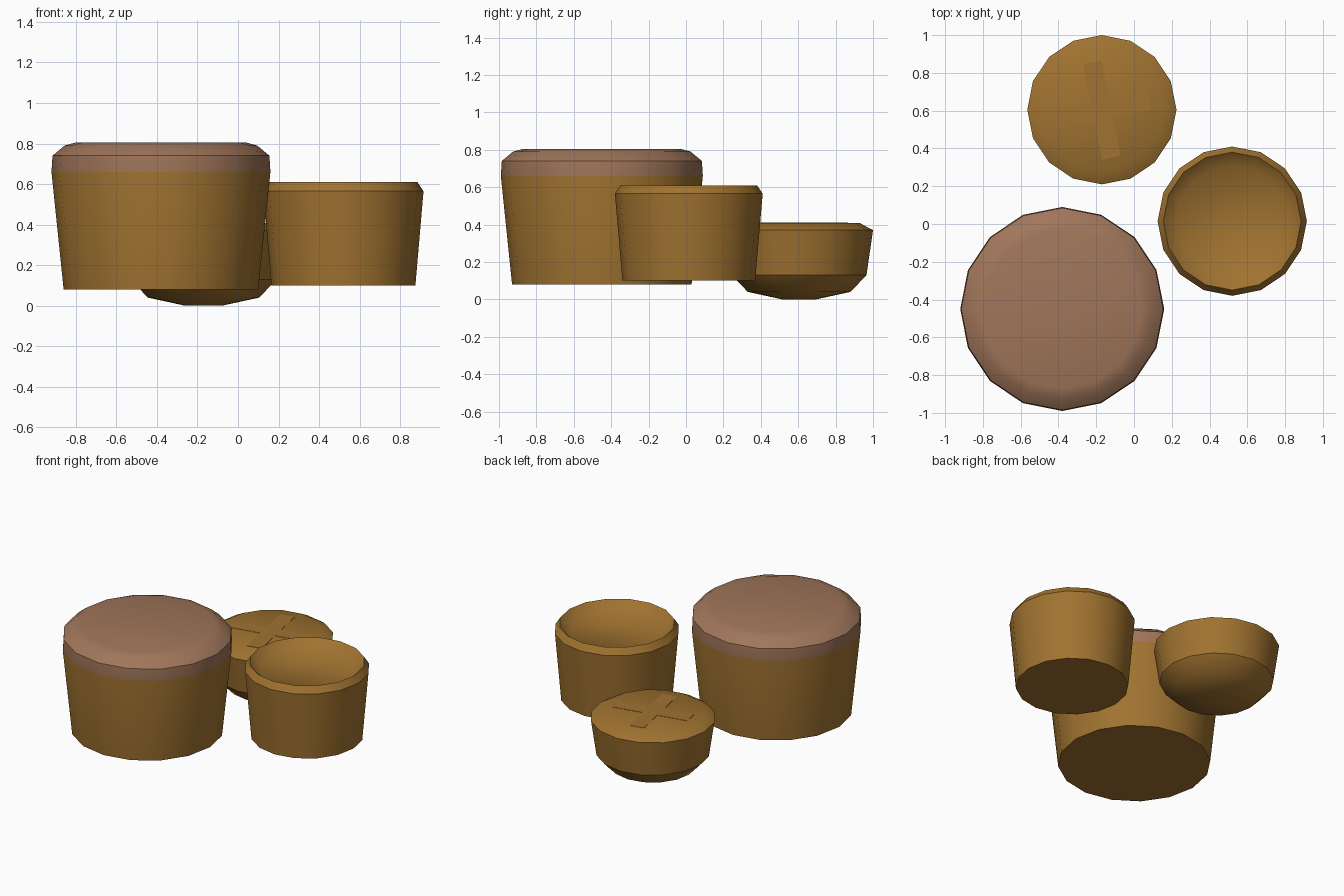
import bpy, bmesh, math

if "Cube" in bpy.data.objects:
    bpy.data.objects.remove(bpy.data.objects["Cube"])

SIDES = 16


def material(name, rgb):
    m = bpy.data.materials.new(name)
    m.diffuse_color = (*rgb, 1)
    m.use_nodes = True
    m.node_tree.nodes["Principled BSDF"].inputs["Base Color"].default_value = m.diffuse_color
    return m


crust = material("golden brown", (0.352, 0.171, 0.030))
glaze = material("pinkish brown", (0.352, 0.180, 0.102))


def finish(bm, name, location, mats):
    bmesh.ops.recalc_face_normals(bm, faces=bm.faces)
    mesh = bpy.data.meshes.new(name)
    bm.to_mesh(mesh)
    bm.free()
    for m in mats:
        mesh.materials.append(m)
    ob = bpy.data.objects.new(name, mesh)
    ob.location = location
    bpy.context.collection.objects.link(ob)
    return ob


def turned(name, centre, profile, sharp, mats, split_z=None):
    """Revolve (radius, z) points from bottom to top; 'sharp' lists hard rings."""
    bm = bmesh.new()
    rings = []
    for r, z in profile:
        rings.append([bm.verts.new((r * math.cos(2 * math.pi * i / SIDES),
                                    r * math.sin(2 * math.pi * i / SIDES), z))
                      for i in range(SIDES)])
    bm.faces.new(rings[0][::-1])
    bm.faces.new(rings[-1])
    for a, b in zip(rings, rings[1:]):
        for i in range(SIDES):
            j = (i + 1) % SIDES
            bm.faces.new((a[i], a[j], b[j], b[i]))
    for f in bm.faces:
        f.smooth = True
        if split_z is not None and f.calc_center_median().z > split_z:
            f.material_index = 1
    for k in sharp:
        ring = rings[k]
        for i in range(SIDES):
            bm.edges.get((ring[i], ring[(i + 1) % SIDES])).smooth = False
    return finish(bm, name, (*centre, 0), mats)


# large pot-shaped cake with a glazed top
turned("large_cake", (-0.38, -0.45),
       [(0.48, 0.08), (0.54, 0.66), (0.535, 0.74), (0.475, 0.79), (0.42, 0.805)],
       [0, 2], [crust, glaze], 0.66)

# medium tart with a sunken top
turned("hollow_tart", (0.52, 0.015),
       [(0.355, 0.10), (0.395, 0.565), (0.365, 0.61), (0.295, 0.545)],
       [0, 1, 2], [crust])

# small round bun with a rounded base
turned("small_bun", (-0.17, 0.605),
       [(0.09, 0.0), (0.275, 0.04), (0.36, 0.13), (0.395, 0.37), (0.325, 0.408)],
       [2, 3], [crust])

# thin cross mark on the bun
bm = bmesh.new()
w, l, t = 0.05, 0.257, 0.41
pts = []
for k in range(4):
    a = k * math.pi / 2 + math.radians(11.25)
    for x, y in ((w, -w), (l, -w), (l, w)):
        pts.append((x * math.cos(a) - y * math.sin(a),
                    x * math.sin(a) + y * math.cos(a)))
top = [bm.verts.new((x, y, t)) for x, y in pts]
low = [bm.verts.new((x, y, t - 0.006)) for x, y in pts]
bm.faces.new(top)
bm.faces.new(low[::-1])
for i in range(len(pts)):
    j = (i + 1) % len(pts)
    bm.faces.new((low[i], low[j], top[j], top[i]))
finish(bm, "bun_cross", (-0.17, 0.603, 0), [crust])
